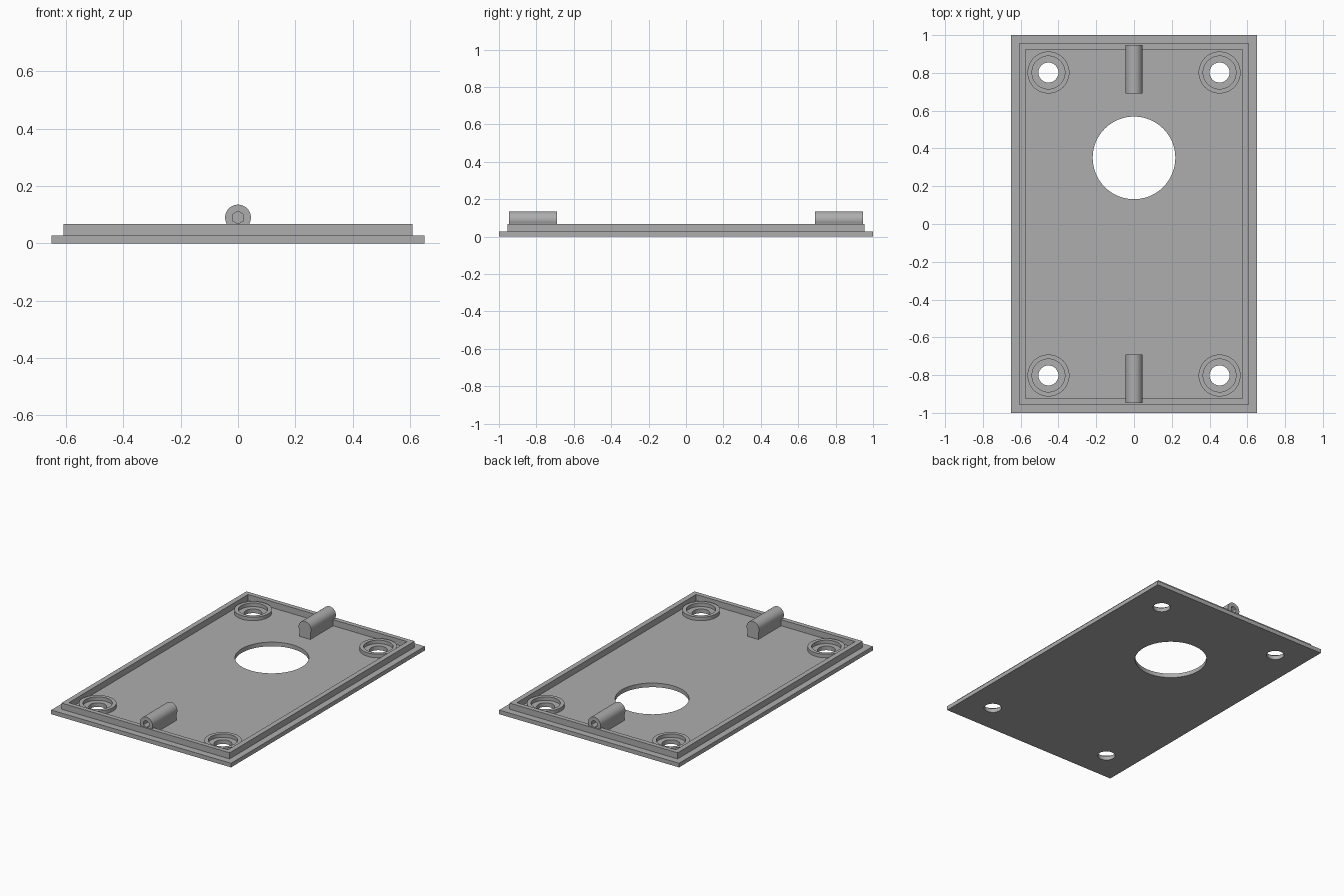
import bpy, bmesh, math

if "Cube" in bpy.data.objects:
    bpy.data.objects.remove(bpy.data.objects["Cube"])

grey = bpy.data.materials.new("plain grey")
grey.diffuse_color = (0.42, 0.42, 0.42, 1)
grey.use_nodes = True
grey.node_tree.nodes["Principled BSDF"].inputs["Base Color"].default_value = grey.diffuse_color


def finish(bm, name):
    bmesh.ops.recalc_face_normals(bm, faces=bm.faces)
    me = bpy.data.meshes.new(name)
    bm.to_mesh(me)
    bm.free()
    me.materials.append(grey)
    ob = bpy.data.objects.new(name, me)
    bpy.context.collection.objects.link(ob)
    return ob


def activate(ob):
    bpy.ops.object.select_all(action='DESELECT')
    ob.select_set(True)
    bpy.context.view_layer.objects.active = ob


def smooth(ob):
    activate(ob)
    bpy.ops.object.shade_smooth_by_angle(angle=math.radians(30))


def circle(cx, cy, r, n=48, start=0.0):
    return [(cx + r * math.cos(start + 2 * math.pi * i / n),
             cy + r * math.sin(start + 2 * math.pi * i / n)) for i in range(n)]


def rect(x, y):
    return [(-x, -y), (x, -y), (x, y), (-x, y)]


def prism(name, pts, lo, hi, axis='Z'):
    """Extrude a closed outline along z, or an x-z outline along y."""
    bm = bmesh.new()
    place = (lambda p, t: (p[0], p[1], t)) if axis == 'Z' else (lambda p, t: (p[0], t, p[1]))
    a = [bm.verts.new(place(p, lo)) for p in pts]
    b = [bm.verts.new(place(p, hi)) for p in pts]
    bm.faces.new(a)
    bm.faces.new(b)
    for i in range(len(pts)):
        j = (i + 1) % len(pts)
        bm.faces.new((a[i], a[j], b[j], b[i]))
    return finish(bm, name)


def frame(name, outer, inner, lo, hi):
    """Closed wall between two outlines with equal point counts."""
    bm = bmesh.new()
    loops = [[bm.verts.new((x, y, z)) for x, y in pts]
             for pts, z in ((outer, lo), (outer, hi), (inner, hi), (inner, lo))]
    n = len(outer)
    for k in range(4):
        p, q = loops[k], loops[(k + 1) % 4]
        for i in range(n):
            j = (i + 1) % n
            bm.faces.new((p[i], p[j], q[j], q[i]))
    return finish(bm, name)


def cut(ob, cutter):
    mod = ob.modifiers.new("cut", 'BOOLEAN')
    mod.operation = 'DIFFERENCE'
    mod.solver = 'EXACT'
    mod.object = cutter
    activate(ob)
    bpy.ops.object.modifier_apply(modifier=mod.name)
    bpy.data.objects.remove(cutter)


FLOOR, RIM = 0.027, 0.067
corners = [(sx * 0.453, sy * 0.802) for sx in (-1, 1) for sy in (-1, 1)]

# Base plate with the large opening and four screw holes
plate = prism("base_plate", rect(0.65, 1.0), 0, FLOOR)
for x, y, r in [(0, 0.35, 0.219)] + [(x, y, 0.053) for x, y in corners]:
    cut(plate, prism("hole_cutter", circle(x, y, r), -0.1, 0.1))
smooth(plate)

# Raised rim set in from the plate edge
frame("rim", rect(0.608, 0.955), rect(0.575, 0.925), FLOOR, RIM)

# Low collars around the screw holes
for x, y in corners:
    smooth(frame("screw_collar", circle(x, y, 0.111), circle(x, y, 0.087), FLOOR, 0.05))

# Round-topped pin holders on narrow feet, bored from the outer end
a = math.acos(0.04 / 0.045)
arc = [-a + (math.pi + 2 * a) * i / 32 for i in range(33)]
outline = [(0.045 * math.cos(t), 0.09 + 0.045 * math.sin(t)) for t in arc]
outline += [(-0.04, FLOOR), (0.04, FLOOR)]
for s in (-1, 1):
    pin = prism("pin_holder", outline, s * 0.69, s * 0.947, 'Y')
    bore = circle(0, 0.09, 0.022, 6, math.pi / 2)
    cut(pin, prism("bore_cutter", bore, s * 0.78, s * 1.1, 'Y'))
    smooth(pin)
